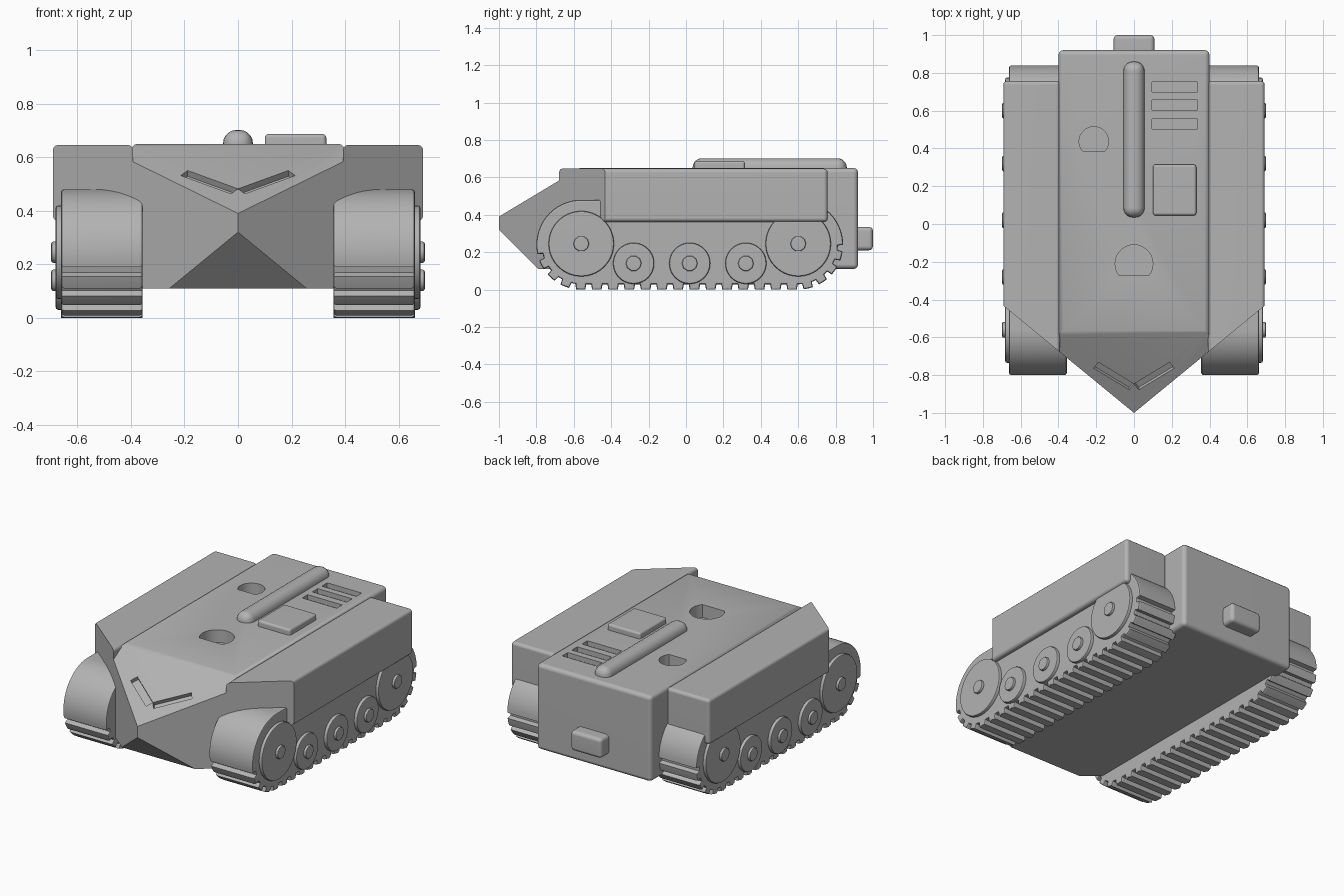
import bpy
import bmesh
from math import pi, sin, cos
from mathutils import Matrix, Vector

cube = bpy.data.objects.get("Cube")
if cube:
    bpy.data.objects.remove(cube, do_unlink=True)

GREY = (0.45, 0.45, 0.45, 1)
mat = bpy.data.materials.new("plain grey")
mat.use_nodes = True
mat.diffuse_color = GREY
for node in mat.node_tree.nodes:
    if node.type == 'BSDF_PRINCIPLED':
        node.inputs["Base Color"].default_value = GREY


def finish(name, bm):
    bmesh.ops.recalc_face_normals(bm, faces=bm.faces[:])
    mesh = bpy.data.meshes.new(name)
    bm.to_mesh(mesh)
    bm.free()
    mesh.materials.append(mat)
    obj = bpy.data.objects.new(name, mesh)
    bpy.context.collection.objects.link(obj)
    return obj


def activate(obj):
    bpy.ops.object.select_all(action='DESELECT')
    obj.select_set(True)
    bpy.context.view_layer.objects.active = obj


def smooth(obj):
    activate(obj)
    bpy.ops.object.shade_smooth_by_angle(angle=0.6)
    mod = obj.modifiers.new("flat panels", 'WEIGHTED_NORMAL')
    mod.keep_sharp = True
    return obj


def round_edges(bm, edges, width, segments=3):
    bmesh.ops.bevel(bm, geom=edges, offset=width, segments=segments,
                    profile=0.5, affect='EDGES', clamp_overlap=True)


def box(lo, hi, bevel=0.0, segments=3):
    bm = bmesh.new()
    bmesh.ops.create_cube(bm, size=1)
    lo, hi = Vector(lo), Vector(hi)
    for v in bm.verts:
        v.co = (lo + hi) / 2 + v.co * (hi - lo)
    if bevel:
        round_edges(bm, bm.edges[:], bevel, segments)
    return bm


def prism(points, start, end, bevel=0.0):
    """Profile in the ground plane, extruded upwards."""
    bm = bmesh.new()
    base = bm.faces.new([bm.verts.new((a, b, start)) for a, b in points])
    top = bmesh.ops.extrude_face_region(bm, geom=[base])["geom"]
    if base not in bm.faces[:]:
        bm.faces.new([v for v in bm.verts if v.co.z == start])
    for v in top:
        if isinstance(v, bmesh.types.BMVert):
            v.co.z = end
    if bevel:
        rim = [e for e in bm.edges if abs(e.verts[0].co.z - e.verts[1].co.z) < 1e-6]
        round_edges(bm, rim, bevel, 2)
    return bm


def sideways(bm, side):
    """Turn a prism so that its profile lies in y-z and it extrudes along x."""
    for v in bm.verts:
        a, b, c = v.co
        v.co = (c * side, a, b)
    return bm


def arc(cx, cy, r, start, end, n):
    return [(cx + r * cos(start + (end - start) * i / n),
             cy + r * sin(start + (end - start) * i / n)) for i in range(n + 1)]


def slice_off(bm, point, normal):
    bmesh.ops.bisect_plane(bm, geom=bm.verts[:] + bm.edges[:] + bm.faces[:],
                           plane_co=point, plane_no=normal, clear_outer=True)
    bmesh.ops.edgeloop_fill(bm, edges=[e for e in bm.edges if e.is_boundary])


def carve(obj, bm):
    cutter = finish("cutter", bm)
    cutter.hide_render = True
    mod = obj.modifiers.new("recess", 'BOOLEAN')
    mod.operation, mod.solver, mod.object = 'DIFFERENCE', 'EXACT', cutter
    activate(obj)
    bpy.ops.object.modifier_apply(modifier=mod.name)
    bpy.data.objects.remove(cutter, do_unlink=True)


# Hull: rounded box cut to a pointed wedge at the front
TOP = 0.65
bm = box((-0.4, -1.2, 0.11), (0.4, 0.92, TOP), 0.025)
for side in (1, -1):
    slice_off(bm, (0, -1, 0), (0.82 * side, -1, 0))
slice_off(bm, (0, -1, 0.39), (0, -0.6, 1))
slice_off(bm, (0, -1, 0.32), (0, -1, -1))
hull = finish("hull", bm)

# Round roof sockets with one flat side
for x, y, r in ((0, -0.21, 0.1), (-0.213, 0.437, 0.078)):
    carve(hull, prism(arc(x, y, r, -0.22 * pi, 1.22 * pi, 20), TOP - 0.08, TOP + 0.1))

# Roof vents
for y in (0.53, 0.63, 0.725):
    carve(hull, box((0.095, y - 0.027, TOP - 0.03), (0.335, y + 0.027, TOP + 0.1)))

# Slanted slots on the nose
for side in (1, -1):
    along = Vector((0.19 * side, 0.115, 0.069)).normalized()
    out = Vector((0, -0.6, 1)).normalized()
    turn = Matrix((along, out.cross(along), out)).transposed().to_4x4()
    bm = box((-0.115, -0.022, -0.025), (0.115, 0.022, 0.05))
    bm.transform(Matrix.Translation((0.107 * side, -0.805, 0.507)) @ turn)
    carve(hull, bm)
smooth(hull)

# Roof ridge, hatch and rear block
smooth(finish("roof_ridge", box((-0.056, 0.035, 0.58), (0.056, 0.86, 0.702), 0.05, 5)))
smooth(finish("roof_hatch", box((0.1, 0.045, 0.6), (0.33, 0.315, 0.687), 0.014)))
smooth(finish("rear_block", box((-0.108, 0.85, 0.21), (0.108, 1.0, 0.335), 0.022)))

# Track outline: plain above, toothed along the lower half
FRONT, REAR, R = -0.56, 0.6, 0.24
QUARTER = R * pi / 2
LENGTH = 2 * QUARTER + REAR - FRONT
TEETH = 22


def on_track(s, depth):
    r = R - depth
    if s < QUARTER:
        a = pi + s / R
        return FRONT + r * cos(a), R + r * sin(a)
    if s < LENGTH - QUARTER:
        return FRONT + s - QUARTER, depth
    a = 1.5 * pi + (s - LENGTH + QUARTER) / R
    return REAR + r * cos(a), R + r * sin(a)


outline = []
for i in range(TEETH):
    for f, depth in ((0, 0), (0.3, 0), (0.58, 0), (0.64, 0.028), (0.94, 0.028)):
        outline.append(on_track((i + f) * LENGTH / TEETH, depth))
outline += arc(REAR, R, R, 0, pi / 2, 14)
outline += arc(FRONT, R, R, pi / 2, pi, 14)[:-1]

WHEELS = [("front", FRONT, 0.245, 0.175), ("rear", REAR, 0.245, 0.175)]
WHEELS += [("road_%d" % (i + 1), -0.28 + 0.3 * i, 0.14, 0.11) for i in range(3)]

for side, label in ((1, "left"), (-1, "right")):
    # Fender over the track, its nose cut in line with the hull
    lo, hi = sorted((0.392 * side, 0.692 * side))
    bm = box((lo, -1.2, 0.362), (hi, 0.757, 0.646), 0.02)
    slice_off(bm, (0, -1, 0), (0.82 * side, -1, 0))
    smooth(finish(label + "_fender", bm))
    # Filler between hull and fender
    lo, hi = sorted((0.37 * side, 0.42 * side))
    smooth(finish(label + "_seam", box((lo, -0.6, 0.3), (hi, 0.74, 0.625))))

    smooth(finish(label + "_track", sideways(prism(outline, 0.356, 0.662, 0.012), side)))

    # Wheels with raised hubs
    for name, y, z, r in WHEELS:
        disc = prism(arc(y, z, r, 0, 2 * pi, 40)[:-1], 0.6, 0.682, 0.01)
        smooth(finish("%s_%s_wheel" % (label, name), sideways(disc, side)))
        hub = prism(arc(y, z, 0.042, 0, 2 * pi, 10)[:-1], 0.65, 0.698, 0.008)
        smooth(finish("%s_%s_hub" % (label, name), sideways(hub, side)))
